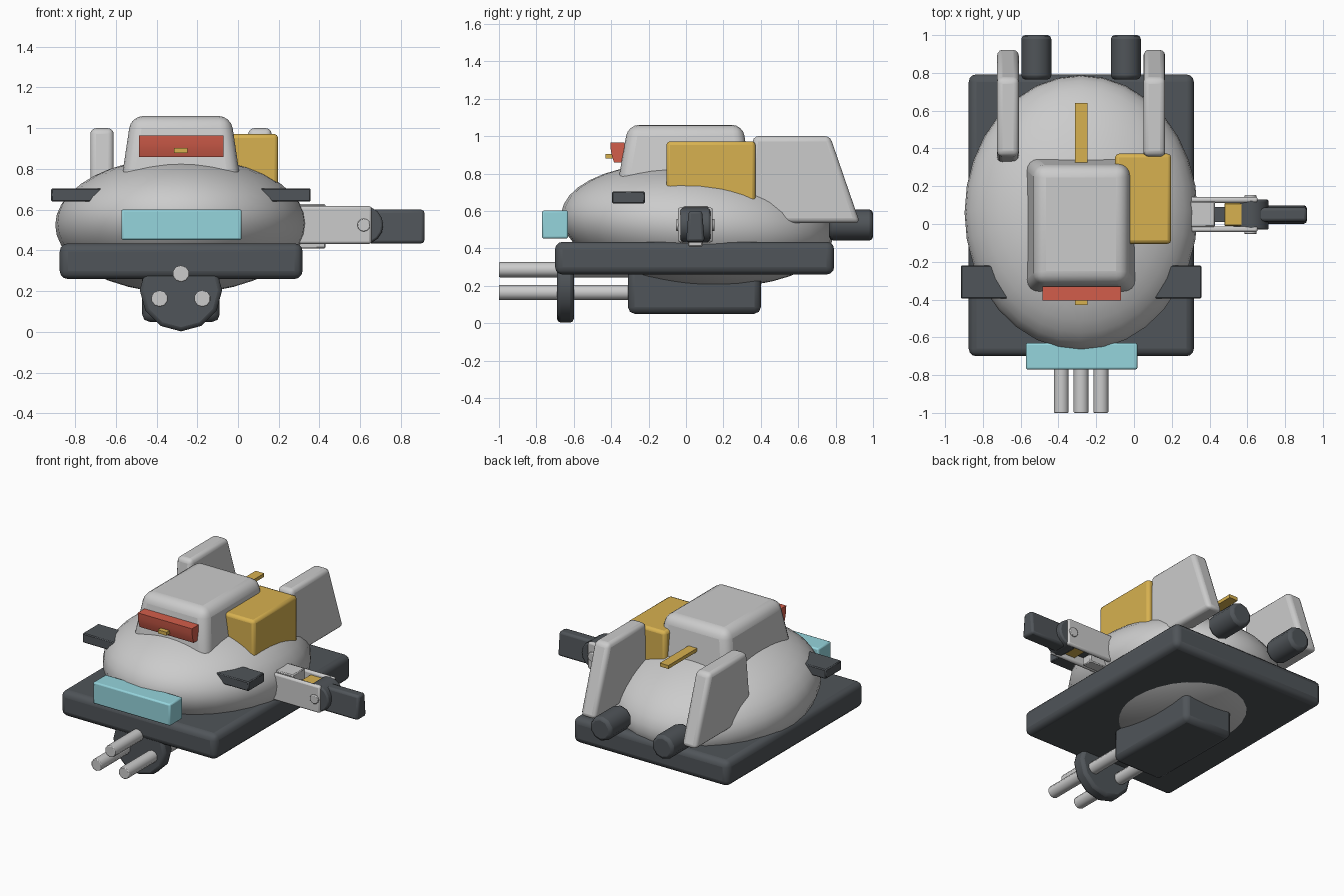
import bpy, bmesh, math
from mathutils import Matrix, Vector

if "Cube" in bpy.data.objects:
    bpy.data.objects.remove(bpy.data.objects["Cube"])

CX = -0.28  # symmetry line of the hull


def material(name, rgb):
    m = bpy.data.materials.new(name)
    m.diffuse_color = (*rgb, 1)
    m.use_nodes = True
    m.node_tree.nodes["Principled BSDF"].inputs["Base Color"].default_value = m.diffuse_color
    return m


DARK = material("dark_grey", (0.08, 0.09, 0.10))
GOLD = material("gold", (0.68, 0.44, 0.08))
RED = material("red", (0.65, 0.11, 0.07))
CYAN = material("cyan", (0.30, 0.66, 0.72))


def finish(name, bm, mat=None, bevel=0, segments=2, angle=40):
    bmesh.ops.recalc_face_normals(bm, faces=bm.faces)
    me = bpy.data.meshes.new(name)
    bm.to_mesh(me)
    bm.free()
    ob = bpy.data.objects.new(name, me)
    bpy.context.collection.objects.link(ob)
    if mat:
        me.materials.append(mat)
    bpy.ops.object.select_all(action='DESELECT')
    ob.select_set(True)
    bpy.context.view_layer.objects.active = ob
    bpy.ops.object.shade_smooth_by_angle(angle=math.radians(angle))
    if bevel:
        b = ob.modifiers.new("bevel", 'BEVEL')
        b.width = bevel
        b.segments = segments
        b.limit_method = 'ANGLE'
        b.angle_limit = math.radians(40)
    return ob


def box(name, x, y, z, mat=None, bevel=0, segments=2, top=None):
    """Box from ranges; top = optional (x range, y range) of the upper face."""
    bm = bmesh.new()
    tx, ty = top or (x, y)
    rings = []
    for (xr, yr, h) in ((x, y, z[0]), (tx, ty, z[1])):
        rings.append([bm.verts.new((xr[i], yr[j], h))
                      for i, j in ((0, 0), (1, 0), (1, 1), (0, 1))])
    lo, hi = rings
    bm.faces.new(lo)
    bm.faces.new(hi)
    for i in range(4):
        k = (i + 1) % 4
        bm.faces.new((lo[i], lo[k], hi[k], hi[i]))
    return finish(name, bm, mat, bevel, segments)


def rod(name, x, z, r, y, mat=None, sides=12, bevel=0):
    """Cylinder along y."""
    bm = bmesh.new()
    bmesh.ops.create_cone(bm, cap_ends=True, segments=sides, radius1=r, radius2=r,
                          depth=y[1] - y[0])
    bm.transform(Matrix.Translation((x, sum(y) / 2, z)) @ Matrix.Rotation(math.pi / 2, 4, 'X'))
    return finish(name, bm, mat, bevel, 2)


def side_profile(name, pts, x, mat=None, bevel=0, segments=2):
    """Extrude a (y, z) outline across an x range."""
    bm = bmesh.new()
    f = bm.faces.new([bm.verts.new((x[0], p, q)) for p, q in pts])
    new = bmesh.ops.extrude_face_region(bm, geom=[f])["geom"]
    bmesh.ops.translate(bm, vec=Vector((x[1] - x[0], 0, 0)),
                        verts=[v for v in new if isinstance(v, bmesh.types.BMVert)])
    return finish(name, bm, mat, bevel, segments)


def across(s, a, b):
    """x range at offsets a..b from the symmetry line on side s."""
    return sorted((CX + s * a, CX + s * b))


# Hull: flattened ellipsoid, nose tilted slightly up
bm = bmesh.new()
bmesh.ops.create_uvsphere(bm, u_segments=32, v_segments=20, radius=1)
bm.transform(Matrix.Translation((CX, 0.06, 0.525)) @ Matrix.Rotation(-0.08, 4, 'X')
             @ Matrix.Diagonal((0.617, 0.73, 0.33, 1)))
finish("hull", bm, angle=60)

# Skirt plate and belly
box("skirt_plate", (-0.875, 0.317), (-0.70, 0.792), (0.26, 0.435), DARK, 0.04, 3)
box("belly_box", (-0.47, -0.09), (-0.31, 0.40), (0.05, 0.35), DARK, 0.035, 2)

# Cabin with visor and sensor bar
box("cabin", (-0.585, 0.025), (-0.38, 0.36), (0.66, 1.06), None, 0.06, 4,
    top=((-0.525, -0.035), (-0.31, 0.305)))
side_profile("visor", [(-0.405, 0.965), (-0.33, 0.965), (-0.33, 0.86), (-0.385, 0.86),
                       (-0.395, 0.89), (-0.402, 0.925)], (-0.485, -0.07), RED)
box("sensor_bar", (-0.313, -0.247), (-0.43, 0.64), (0.879, 0.903), GOLD)

# Cargo box and front bumper
box("cargo_box", (-0.10, 0.197), (-0.105, 0.372), (0.55, 0.972), GOLD, 0.02, 2)
box("front_bumper", (-0.573, 0.018), (-0.77, -0.63), (0.452, 0.602), CYAN, 0.01, 2)

# Mirrored pairs: tail fins, thrusters, front winglets
for s, side in ((-1, "left"), (1, "right")):
    side_profile(f"tail_fin_{side}", [(0.36, 1.0), (0.77, 1.0), (0.93, 0.535), (0.31, 0.535)],
                 across(s, 0.33, 0.445), None, 0.028, 3)
    rod(f"thruster_{side}", CX + s * 0.237, 0.525, 0.083, (0.765, 1.0), DARK, 10, 0.02)
    box(f"winglet_{side}", across(s, 0.30, 0.637), (-0.395, -0.22), (0.64, 0.705), DARK, 0.006, 1)

# Three-barrel cluster
rod("barrel_disc", CX, 0.205, 0.202, (-0.69, -0.60), DARK, 12, 0.02)
for i, (dx, z) in enumerate(((0, 0.286), (-0.105, 0.164), (0.105, 0.164))):
    rod(f"barrel_{i + 1}", CX + dx, z, 0.041, (-1.0, -0.2), None, 10, 0.005)

# Side arm: root block, core, side rails, elbow and finger
AY = 0.05
box("arm_root", (0.25, 0.43), (AY - 0.065, AY + 0.07), (0.55, 0.627), None, 0.006, 1)
box("arm_root_lower", (0.25, 0.43), (AY - 0.04, AY + 0.04), (0.41, 0.47), None, 0.006, 1)
box("arm_core", (0.25, 0.60), (AY - 0.04, AY + 0.04), (0.47, 0.56), DARK)
box("arm_cell", (0.478, 0.58), (AY - 0.06, AY + 0.06), (0.455, 0.60), GOLD, 0.005, 1)
for s, side in ((-1, "front"), (1, "back")):
    y = sorted((AY + s * 0.062, AY + s * 0.093))
    box(f"arm_rail_{side}", (0.25, 0.655), y, (0.432, 0.618), None, 0.012, 2)
rod("elbow_joint", 0.62, 0.525, 0.093, (AY - 0.08, AY + 0.08), DARK, 16, 0.01)
rod("elbow_pin", 0.617, 0.525, 0.032, (AY - 0.103, AY + 0.103), None, 12, 0.004)
side_profile("arm_finger", [(AY - 0.05, 0.435), (AY + 0.05, 0.435), (AY + 0.036, 0.60),
                            (AY - 0.036, 0.60)], (0.64, 0.915), DARK, 0.015, 2)
